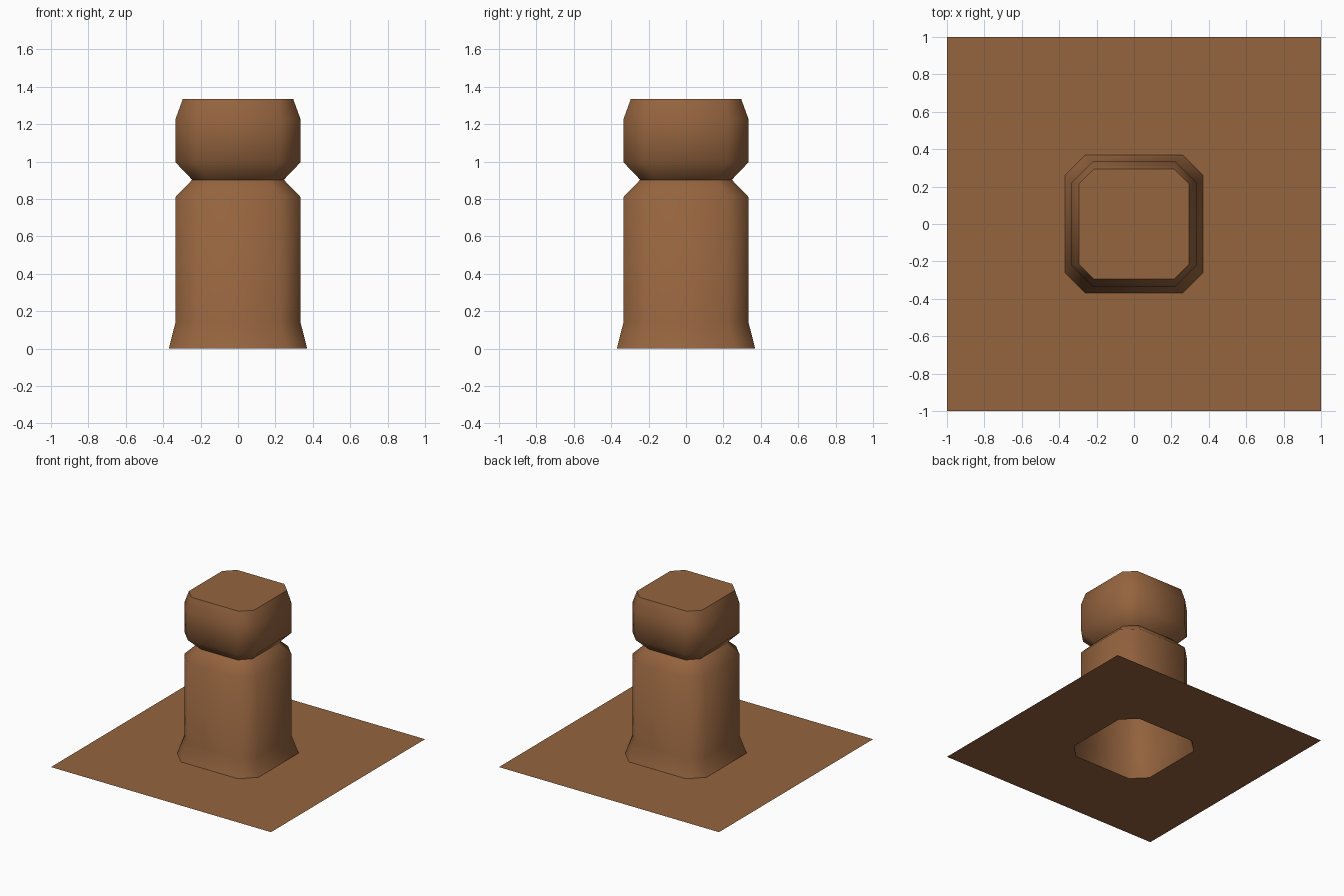
import bpy, bmesh, math

if "Cube" in bpy.data.objects:
    bpy.data.objects.remove(bpy.data.objects["Cube"])

brown = bpy.data.materials.new("warm brown")
brown.diffuse_color = (0.30, 0.127, 0.049, 1)
brown.use_nodes = True
brown.node_tree.nodes["Principled BSDF"].inputs["Base Color"].default_value = brown.diffuse_color


def ring(bm, half, cut, z):
    """Square with chamfered corners, counter-clockwise, two points per corner."""
    pts = []
    for i in range(4):
        c, s = round(math.cos(i * math.pi / 2)), round(math.sin(i * math.pi / 2))
        for x, y in ((half, cut), (cut, half)):
            pts.append(bm.verts.new((x * c - y * s, x * s + y * c, z)))
    return pts


def finish(bm, name):
    mesh = bpy.data.meshes.new(name)
    bm.to_mesh(mesh)
    bm.free()
    mesh.materials.append(brown)
    obj = bpy.data.objects.new(name, mesh)
    bpy.context.collection.objects.link(obj)
    return obj


# Post: flared foot, shaft, pinched neck and blocky head, open underneath
profile = [(0.37, 0.26, 0), (0.333, 0.222, 0.145), (0.333, 0.222, 0.812),
           (0.245, 0.165, 0.903), (0.333, 0.222, 0.995),
           (0.333, 0.222, 1.23), (0.295, 0.215, 1.335)]
bm = bmesh.new()
rings = [ring(bm, *p) for p in profile]
for a, b in zip(rings, rings[1:]):
    for i in range(8):
        j = (i + 1) % 8
        bm.faces.new((a[i], a[j], b[j], b[i]))
bm.faces.new(rings[-1])
post = finish(bm, "post")
bpy.context.view_layer.objects.active = post
post.select_set(True)
bpy.ops.object.shade_smooth_by_angle(angle=math.radians(55))

# Base sheet: flat square with a hole matching the foot
bm = bmesh.new()
hole = ring(bm, 0.37, 0.26, 0)
corners = [bm.verts.new((x, y, 0)) for x, y in ((1, 1), (-1, 1), (-1, -1), (1, -1))]
for i in range(4):
    a, b, c = hole[2 * i], hole[2 * i + 1], hole[(2 * i + 2) % 8]
    bm.faces.new((a, corners[i], b))
    bm.faces.new((b, corners[i], corners[(i + 1) % 4], c))
finish(bm, "base_sheet")
